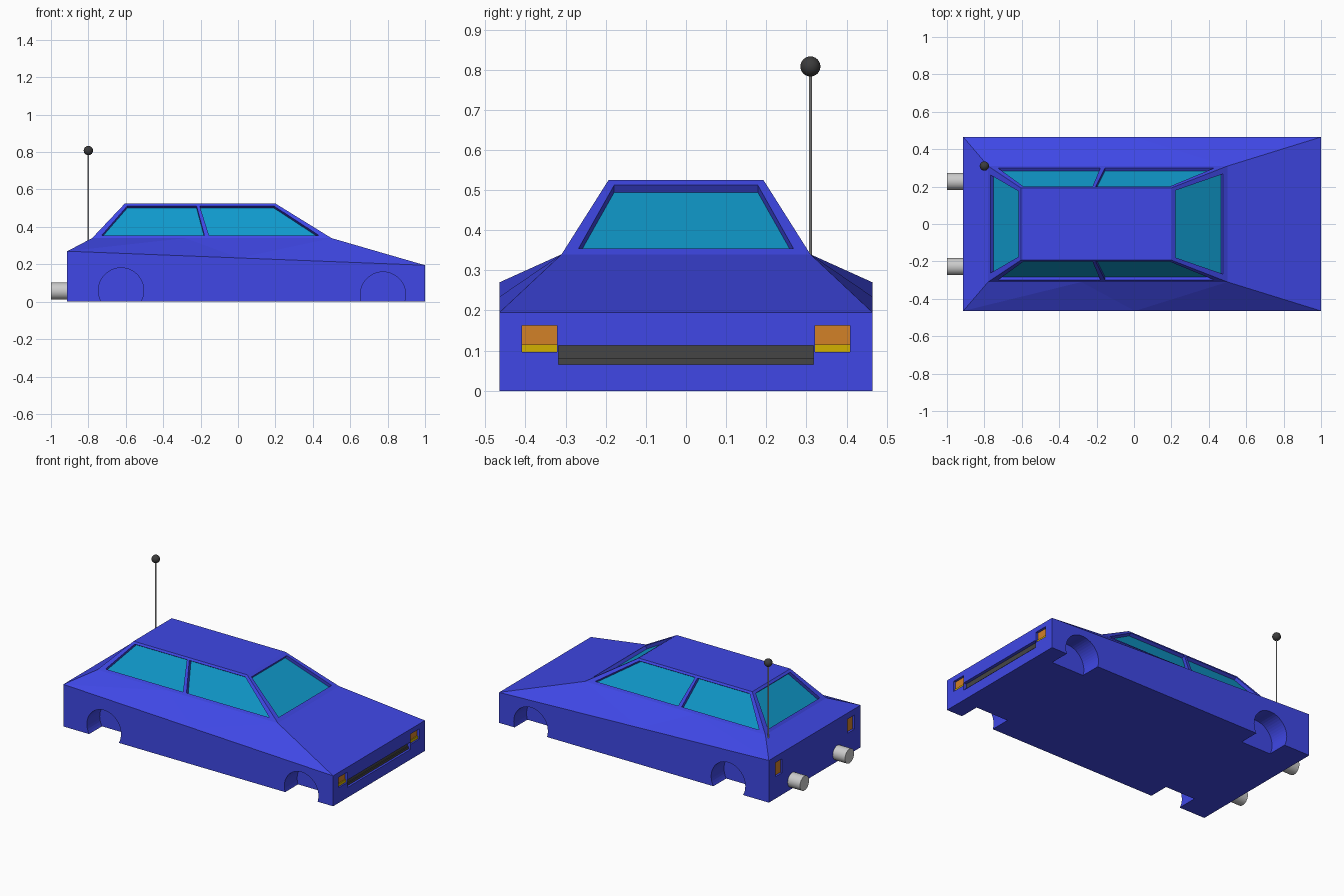
import bpy, bmesh, math
from mathutils import Vector, Matrix

if "Cube" in bpy.data.objects:
    bpy.data.objects.remove(bpy.data.objects["Cube"])


def material(name, rgb):
    m = bpy.data.materials.new(name)
    m.diffuse_color = (*rgb, 1)
    m.use_nodes = True
    m.node_tree.nodes["Principled BSDF"].inputs["Base Color"].default_value = m.diffuse_color
    return m


BLUE = material("blue_paint", (0.05, 0.064, 0.79))
GLASS = material("teal_glass", (0.005, 0.32, 0.6))
ORANGE = material("orange_lamp", (0.65, 0.22, 0.02))
YELLOW = material("yellow_lamp", (0.65, 0.44, 0.0))
DARK = material("dark_trim", (0.06, 0.06, 0.06))
BLACK = material("black_ball", (0.045, 0.045, 0.045))


def finish(name, bm, mat=None):
    bmesh.ops.recalc_face_normals(bm, faces=bm.faces)
    mesh = bpy.data.meshes.new(name)
    bm.to_mesh(mesh)
    bm.free()
    ob = bpy.data.objects.new(name, mesh)
    bpy.context.collection.objects.link(ob)
    if mat:
        mesh.materials.append(mat)
    return ob


def add_prism(bm, pts, a, b):
    """Closed prism between the polygon moved by a and moved by b."""
    lo = [bm.verts.new(p + a) for p in pts]
    hi = [bm.verts.new(p + b) for p in pts]
    bm.faces.new(lo)
    bm.faces.new(hi[::-1])
    for i in range(len(pts)):
        j = (i + 1) % len(pts)
        bm.faces.new((lo[j], lo[i], hi[i], hi[j]))


def add_box(bm, x0, x1, y0, y1, z0, z1):
    pts = [Vector((0, y, z)) for y, z in ((y0, z0), (y1, z0), (y1, z1), (y0, z1))]
    add_prism(bm, pts, Vector((x0, 0, 0)), Vector((x1, 0, 0)))


def add_cylinder(bm, center, axis, radius, depth, segments=32):
    rot = Vector((0, 0, 1)).rotation_difference(Vector(axis)).to_matrix().to_4x4()
    bmesh.ops.create_cone(bm, cap_ends=True, segments=segments, radius1=radius,
                          radius2=radius, depth=depth,
                          matrix=Matrix.Translation(center) @ rot)


# Body shell: four rings (floor, shoulder, belt, roof)
W = 0.465


def ring(xr, xf, y, zr, zf):
    return [Vector(p) for p in ((xr, -y, zr), (xf, -y, zf), (xf, y, zf), (xr, y, zr))]


def with_mids(r, t):
    """Add a point along each long side so the twisted shoulder bends midway."""
    return [r[0], r[0].lerp(r[1], t), r[1], r[2], r[3].lerp(r[2], t), r[3]]


belt = ring(-0.78, 0.5, 0.31, 0.34, 0.34)
roof = ring(-0.605, 0.2, 0.193, 0.525, 0.525)
rings = [with_mids(ring(-0.913, 1, W, 0, 0), 0.48),
         with_mids(ring(-0.913, 1, W, 0.27, 0.195), 0.48),
         with_mids(belt, 0.39), with_mids(roof, 0.39)]
bm = bmesh.new()
vs = [[bm.verts.new(p) for p in r] for r in rings]
bm.faces.new(vs[0][::-1])
bm.faces.new(vs[-1])
for a, b in zip(vs, vs[1:]):
    for i in range(6):
        j = (i + 1) % 6
        bm.faces.new((a[i], a[j], b[j], b[i]))
bmesh.ops.triangulate(bm, faces=bm.faces)
body = finish("car_body", bm, BLUE)

# Window outlines placed on the four sloping cabin sides
V0, V1 = 0.08, 0.93


def window(side, u0, u1):
    i, j = side, (side + 1) % 4

    def at(u, v):
        return belt[i].lerp(belt[j], u).lerp(roof[i].lerp(roof[j], u), v)
    pts = [at(u0, V0), at(u1, V0), at(u1, V1), at(u0, V1)]
    normal = (pts[1] - pts[0]).cross(pts[3] - pts[0]).normalized()
    return pts, normal


windows = {
    "windshield": window(1, 0.055, 0.945),
    "rear_window": window(3, 0.065, 0.935),
    "near_rear_side_window": window(0, 0.03, 0.472),
    "near_front_side_window": window(0, 0.492, 0.965),
    "far_front_side_window": window(2, 0.035, 0.508),
    "far_rear_side_window": window(2, 0.528, 0.97),
}

# One cutter for window recesses, wheel wells and lamp pockets
cut = bmesh.new()
for pts, n in windows.values():
    add_prism(cut, pts, n * 0.03, n * -0.024)
for s in (-1, 1):
    for x, z in ((-0.625, 0.06), (0.775, 0.038)):
        add_cylinder(cut, (x, s * 0.42, z), (0, 1, 0), 0.121, 0.17, 48)
    add_box(cut, 0.98, 1.03, s * 0.321, s * 0.408, 0.097, 0.163)
    add_box(cut, -0.95, -0.895, s * 0.33, s * 0.40, 0.14, 0.23)
add_box(cut, 0.975, 1.03, -0.318, 0.318, 0.065, 0.113)
cutter = finish("recess_cutter", cut)
cutter.hide_render = True
cutter.hide_viewport = True
mod = body.modifiers.new("recesses", "BOOLEAN")
mod.operation = "DIFFERENCE"
mod.solver = "EXACT"
mod.object = cutter

# Glass panes at the bottom of the recesses
for name, (pts, n) in windows.items():
    bm = bmesh.new()
    add_prism(bm, pts, n * -0.021, n * -0.0245)
    finish(name, bm, GLASS)

# Grille
bm = bmesh.new()
add_box(bm, 0.97, 0.98, -0.318, 0.318, 0.065, 0.113)
add_box(bm, 0.97, 0.986, -0.318, 0.318, 0.065, 0.08)
finish("front_grille", bm, DARK)

# Lamps and exhausts, mirrored left and right
for side, s in (("near", -1), ("far", 1)):
    for name, mat, box in (
            ("headlamp", ORANGE, (0.975, 0.985, s * 0.321, s * 0.408, 0.115, 0.163)),
            ("indicator", YELLOW, (0.975, 0.99, s * 0.321, s * 0.408, 0.097, 0.115)),
            ("tail_lamp", ORANGE, (-0.9, -0.89, s * 0.33, s * 0.40, 0.14, 0.23))):
        bm = bmesh.new()
        add_box(bm, *box)
        finish(f"{side}_{name}", bm, mat)
    bm = bmesh.new()
    add_cylinder(bm, (-0.95, s * 0.228, 0.057), (1, 0, 0), 0.046, 0.1)
    pipe = finish(f"{side}_exhaust_pipe", bm)
    pipe.data.shade_smooth()
    pipe.data.set_sharp_from_angle(angle=math.radians(40))

# Antenna with ball tip
bm = bmesh.new()
add_cylinder(bm, (-0.8, 0.31, 0.56), (0, 0, 1), 0.004, 0.48, 8)
finish("antenna_rod", bm)
bm = bmesh.new()
bmesh.ops.create_uvsphere(bm, u_segments=24, v_segments=12, radius=0.025,
                          matrix=Matrix.Translation((-0.8, 0.31, 0.808)))
ball = finish("antenna_ball", bm, BLACK)
ball.data.shade_smooth()
